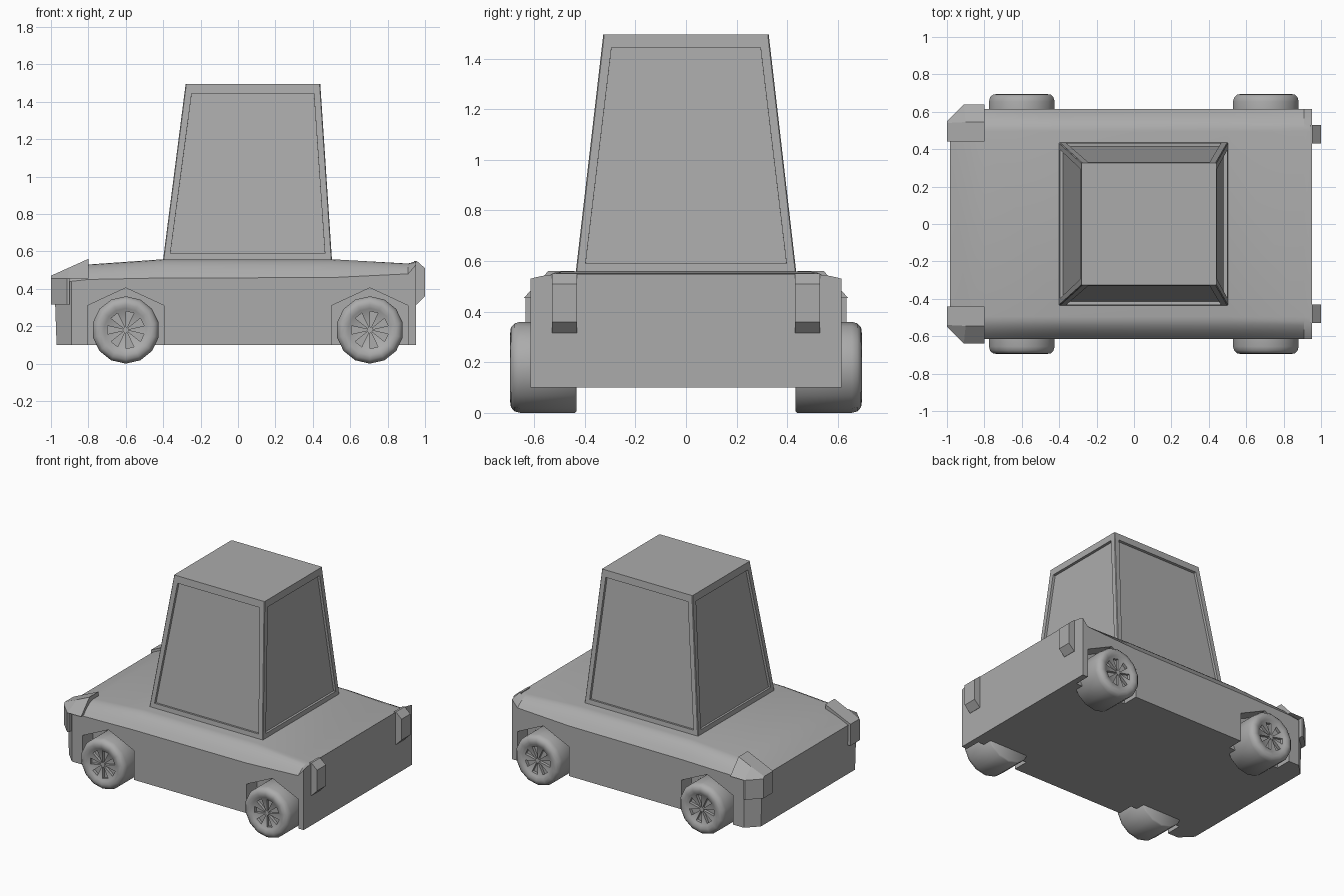
import bpy, bmesh, math

if "Cube" in bpy.data.objects:
    bpy.data.objects.remove(bpy.data.objects["Cube"])

paint = bpy.data.materials.new("plain_grey")
paint.diffuse_color = (0.41, 0.41, 0.41, 1)
paint.use_nodes = True
paint.node_tree.nodes["Principled BSDF"].inputs["Base Color"].default_value = paint.diffuse_color


def finish(name, bm, smooth=None):
    bmesh.ops.recalc_face_normals(bm, faces=bm.faces)
    mesh = bpy.data.meshes.new(name)
    bm.to_mesh(mesh)
    bm.free()
    mesh.materials.append(paint)
    ob = bpy.data.objects.new(name, mesh)
    bpy.context.collection.objects.link(ob)
    if smooth:
        bpy.ops.object.select_all(action='DESELECT')
        ob.select_set(True)
        bpy.context.view_layer.objects.active = ob
        bpy.ops.object.shade_smooth_by_angle(angle=math.radians(smooth))
    return ob


def loft(bm, rings, caps=True):
    """Bridge closed rings of equal point count."""
    vs = [[bm.verts.new(p) for p in r] for r in rings]
    n = len(vs[0])
    bands = []
    for a, b in zip(vs, vs[1:]):
        bands.append([bm.faces.new((a[i], a[(i + 1) % n], b[(i + 1) % n], b[i]))
                      for i in range(n)])
    if caps:
        bm.faces.new(vs[0])
        bm.faces.new(vs[-1])
    return bands


def recess(bm, faces, depth):
    """Sink each face along its own normal."""
    normals = [f.normal.copy() for f in faces]
    new = bmesh.ops.extrude_discrete_faces(bm, faces=faces)["faces"]
    for f, nrm in zip(new, normals):
        bmesh.ops.translate(bm, verts=f.verts, vec=-nrm * depth)


# Body: cross-sections along x with curved shoulders above a side crease
def section(x, w, side, top):
    half = [(w, 0.1)]
    for k in range(6):
        t = k / 5
        half.append((w - 0.12 * t, side + (top - side) * (1 - (1 - t) ** 2)))
    pts = half + [(-y, z) for y, z in reversed(half)]
    lean = 0.035 if x < -0.95 else 0
    return [(x - lean * (z - 0.1), y, z) for y, z in pts]


stations = [(-0.97, 0.535, 0.43, 0.46), (-0.89, 0.615, 0.44, 0.5),
            (-0.8, 0.615, 0.45, 0.53), (-0.4, 0.615, 0.458, 0.558),
            (0.5, 0.615, 0.46, 0.558), (0.91, 0.615, 0.48, 0.535),
            (0.953, 0.615, 0.53, 0.548)]
bm = bmesh.new()
loft(bm, [section(*s) for s in stations])
body = finish("body", bm)

# Wheel wells: peaked arches cut into both flanks
WHEELS_X = (-0.6, 0.705)
bm = bmesh.new()
for cx in WHEELS_X:
    for s in (-1, 1):
        arch = [(-0.205, 0), (-0.205, 0.31), (0, 0.405), (0.205, 0.31), (0.205, 0)]
        loft(bm, [[(cx + x, s * y, z) for x, z in arch] for y in (0.5, 0.75)])
cutter = finish("wheel_well_cutter", bm)
mod = body.modifiers.new("wells", 'BOOLEAN')
mod.operation, mod.solver, mod.object = 'DIFFERENCE', 'EXACT', cutter
bpy.ops.object.select_all(action='DESELECT')
bpy.context.view_layer.objects.active = body
body.select_set(True)
bpy.ops.object.modifier_apply(modifier=mod.name)
bpy.data.objects.remove(cutter)
bpy.ops.object.shade_smooth_by_angle(angle=math.radians(25))


# Cabin: tapered box with slim pillar chamfers and recessed windows
def rect(x0, x1, y, z):
    return [(x0, -y, z), (x1, -y, z), (x1, y, z), (x0, y, z)]


bm = bmesh.new()
loft(bm, [rect(-0.402, 0.503, 0.437, 0.545), rect(-0.28, 0.44, 0.327, 1.495)])
pillars = [e for e in bm.edges if abs(e.verts[0].co.z - e.verts[1].co.z) > 0.5]
bmesh.ops.bevel(bm, geom=pillars, offset=0.004, segments=1, affect='EDGES')
bmesh.ops.recalc_face_normals(bm, faces=bm.faces)
windows = [f for f in bm.faces if f.calc_area() > 0.3 and abs(f.normal.z) < 0.5]
bmesh.ops.inset_individual(bm, faces=windows, thickness=0.046)
for f in windows:
    # slide the window corners along their slanted sides to the sill and head heights
    for e in f.edges:
        lo, hi = sorted(e.verts, key=lambda v: v.co.z)
        if hi.co.z - lo.co.z > 0.5:
            a, d = lo.co.copy(), hi.co - lo.co
            lo.co = a + d * ((0.59 - a.z) / d.z)
            hi.co = a + d * ((1.445 - a.z) / d.z)
bm.normal_update()
recess(bm, windows, 0.018)
finish("cabin", bm)

# Wheels: turned tyre profile (radius, distance from centre line), seven hub pockets
N = 14
profile = [(0.172, 0.432), (0.18, 0.44), (0.18, 0.655), (0.174, 0.677),
           (0.158, 0.692), (0.135, 0.695), (0.115, 0.688), (0.1, 0.68), (0.016, 0.68)]
for cx, end in zip(WHEELS_X, ("front", "rear")):
    for s, side in ((-1, "right"), (1, "left")):
        bm = bmesh.new()
        rings = [[(cx + r * math.sin(i * math.tau / N), s * y,
                   0.18 + r * math.cos(i * math.tau / N)) for i in range(N)]
                 for r, y in profile]
        hub = loft(bm, rings)[-1]
        bmesh.ops.recalc_face_normals(bm, faces=bm.faces)
        recess(bm, hub[::2], 0.02)
        finish(f"{end}_{side}_wheel", bm, 55)

# Headlights (lamp and sloping hood) and tail lights
lamp = [(-1, 0.44), (-0.9, 0.44), (-0.9, 0.635), (-0.915, 0.635), (-1, 0.55)]
hood_low = [(-1, 0.44), (-0.8, 0.44), (-0.8, 0.64), (-0.91, 0.64), (-1, 0.55)]
hood_top = [(-1, 0.44, 0.47), (-0.8, 0.44, 0.56), (-0.8, 0.545, 0.56),
            (-0.9, 0.545, 0.515), (-1, 0.54, 0.47)]
tail = [(0.94, 0.315), (0.955, 0.315), (1, 0.36), (1, 0.51), (0.955, 0.55), (0.94, 0.55)]
for s, side in ((-1, "right"), (1, "left")):
    bm = bmesh.new()
    loft(bm, [[(x, s * y, z) for x, y in lamp] for z in (0.315, 0.455)])
    loft(bm, [[(x, s * y, 0.455) for x, y in hood_low],
              [(x, s * y, z) for x, y, z in hood_top]])
    finish(f"{side}_headlight", bm)
    bm = bmesh.new()
    loft(bm, [[(x, s * y, z) for x, z in tail] for y in (0.43, 0.53)])
    finish(f"{side}_tail_light", bm)
